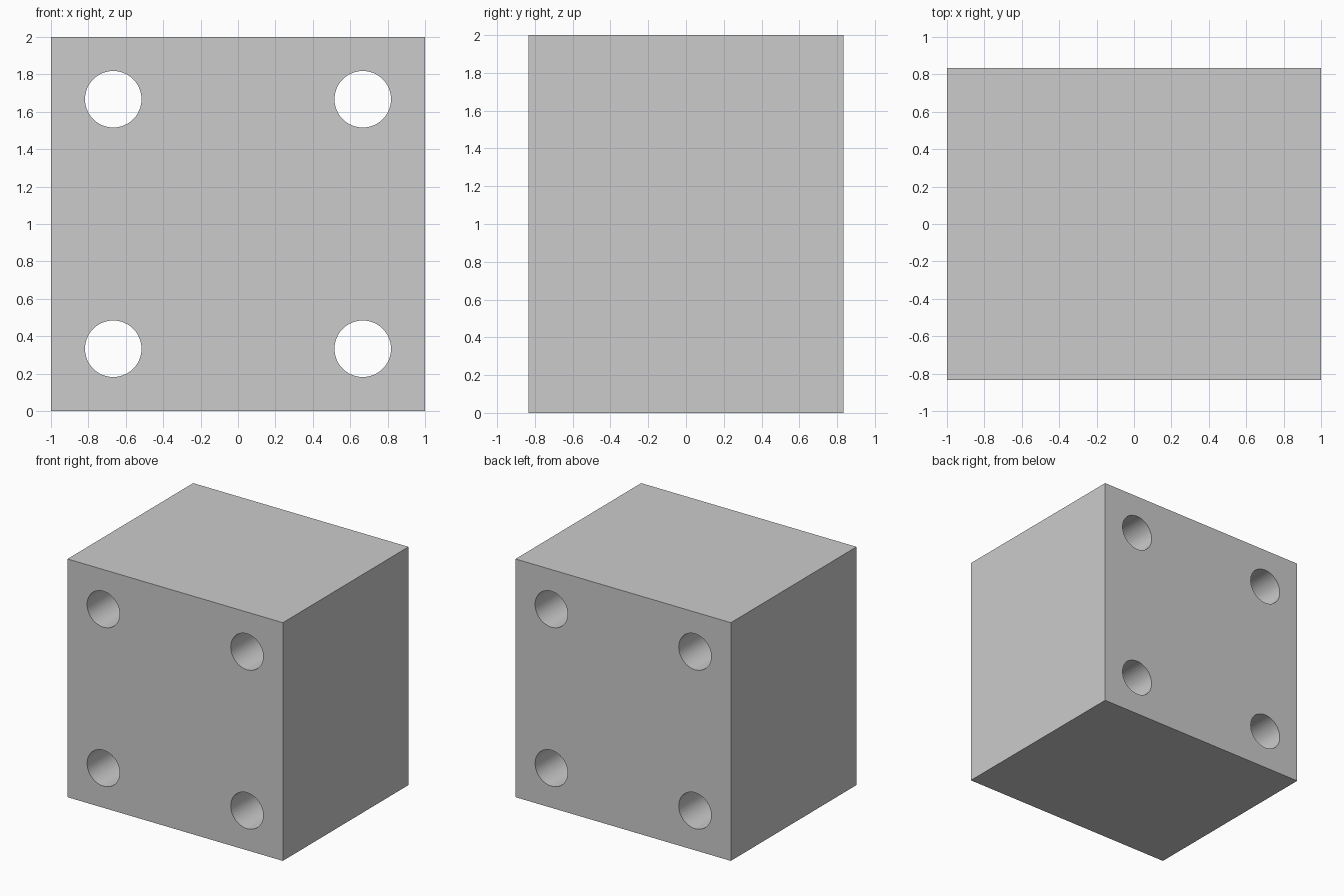
import bpy
from math import pi

if "Cube" in bpy.data.objects:
    bpy.data.objects.remove(bpy.data.objects["Cube"])

WIDTH, DEPTH, HEIGHT = 2.0, 1.667, 2.0
HOLE_RADIUS, HOLE_OFFSET, HOLE_SIDES = 0.151, 0.667, 48

# Solid block standing on the floor
bpy.ops.mesh.primitive_cube_add(size=1, location=(0, 0, HEIGHT / 2))
block = bpy.context.object
block.name = "drilled_block"
block.scale = (WIDTH, DEPTH, HEIGHT)
bpy.ops.object.transform_apply(location=True, rotation=False, scale=True)

# Four through holes running front to back, one near each corner
cutters = []
for sx in (-1, 1):
    for sz in (-1, 1):
        bpy.ops.mesh.primitive_cylinder_add(
            vertices=HOLE_SIDES, radius=HOLE_RADIUS, depth=DEPTH + 0.4,
            location=(sx * HOLE_OFFSET, 0, HEIGHT / 2 + sz * HOLE_OFFSET),
            rotation=(pi / 2, 0, 0))
        cutter = bpy.context.object
        cutter.name = "hole_cutter"
        cutter.hide_render = True
        cutters.append(cutter)
        cut = block.modifiers.new("corner_hole", 'BOOLEAN')
        cut.operation = 'DIFFERENCE'
        cut.solver = 'EXACT'
        cut.object = cutter

# Bake the holes into the block and drop the cutters
bpy.ops.object.select_all(action='DESELECT')
block.select_set(True)
bpy.context.view_layer.objects.active = block
for name in [m.name for m in block.modifiers]:
    bpy.ops.object.modifier_apply(modifier=name)
for cutter in cutters:
    bpy.data.objects.remove(cutter, do_unlink=True)
